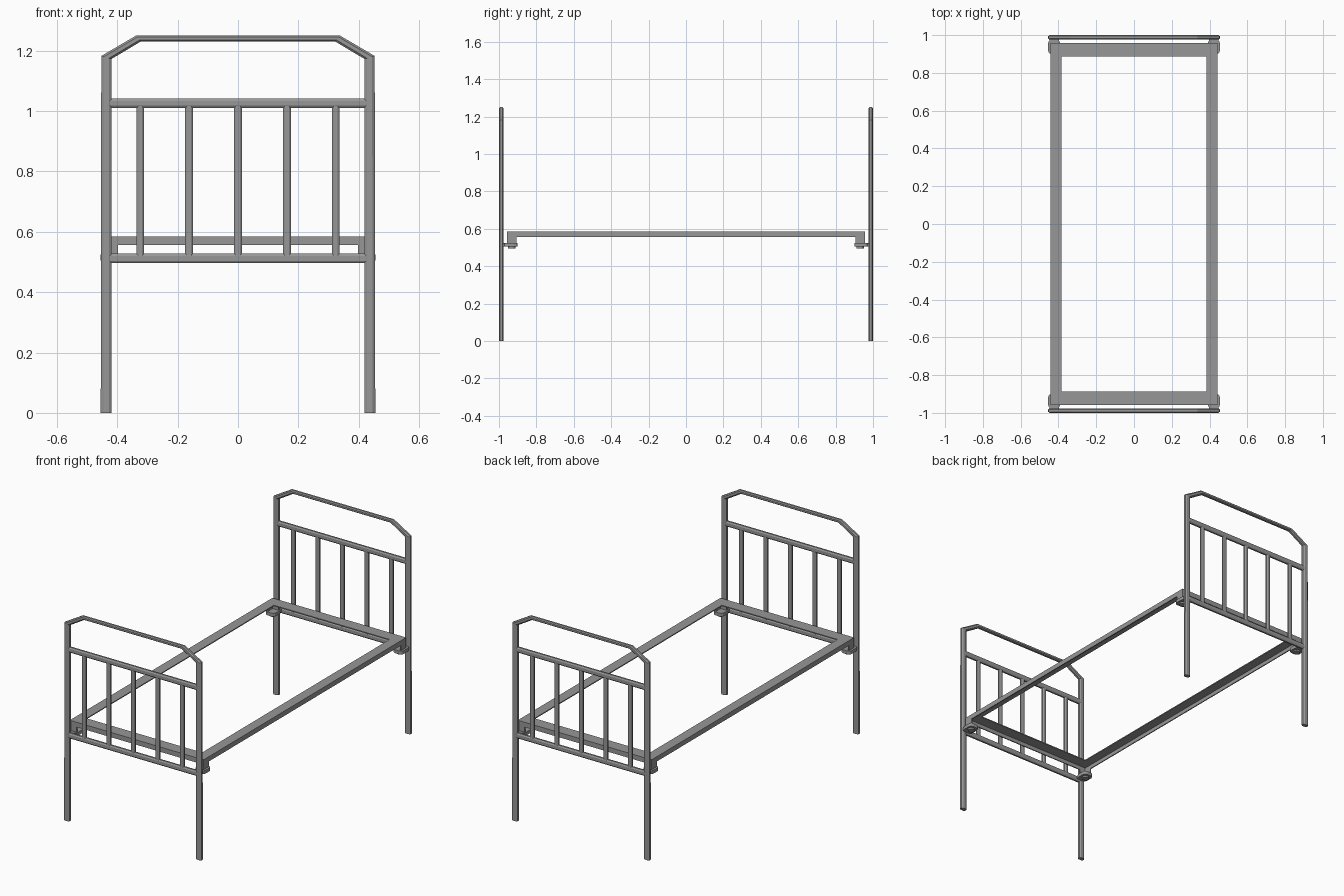
import bpy, bmesh
from mathutils import Vector

cube = bpy.data.objects.get("Cube")
if cube:
    bpy.data.objects.remove(cube, do_unlink=True)

steel = bpy.data.materials.new("grey_steel")
steel.use_nodes = True
colour = (0.31, 0.31, 0.31, 1)
steel.diffuse_color = colour
steel.node_tree.nodes["Principled BSDF"].inputs["Base Color"].default_value = colour


def finish(name, bm):
    bmesh.ops.recalc_face_normals(bm, faces=bm.faces)
    mesh = bpy.data.meshes.new(name)
    bm.to_mesh(mesh)
    bm.free()
    mesh.materials.append(steel)
    ob = bpy.data.objects.new(name, mesh)
    bpy.context.scene.collection.objects.link(ob)
    return ob


def skin(bm, rings, closed=False):
    """Bridge successive rings of points with quads."""
    loops = [[bm.verts.new(p) for p in ring] for ring in rings]
    n = len(loops[0])
    pairs = list(zip(loops, loops[1:]))
    if closed:
        pairs.append((loops[-1], loops[0]))
    for a, b in pairs:
        for i in range(n):
            j = (i + 1) % n
            bm.faces.new((a[i], a[j], b[j], b[i]))
    if not closed:
        bm.faces.new(loops[0])
        bm.faces.new(loops[-1])


def tube(name, edges, y, depth):
    """Eight-sided tube in the xz plane between pairs of edge points."""
    section = [(0, .25), (0, .75), (.25, 1), (.75, 1), (1, .75), (1, .25), (.75, 0), (.25, 0)]
    rings = []
    for a, b in edges:
        a, b = Vector(a), Vector(b)
        ring = []
        for u, v in section:
            p = a.lerp(b, u)
            ring.append((p.x, y + (v - .5) * depth, p.y))
        rings.append(ring)
    bm = bmesh.new()
    skin(bm, rings)
    return finish(name, bm)


def plate(name, centre, size, bevel=0.0):
    """Box with optionally rounded vertical corners."""
    bm = bmesh.new()
    bmesh.ops.create_cube(bm, size=1)
    for v in bm.verts:
        v.co = Vector(centre) + Vector(c * s for c, s in zip(v.co, size))
    if bevel:
        upright = [e for e in bm.edges if abs(e.verts[0].co.z - e.verts[1].co.z) > 1e-4]
        bmesh.ops.bevel(bm, geom=upright, offset=bevel, segments=3, affect='EDGES', profile=0.5)
    return finish(name, bm)


def disc(name, centre, radius, height, sides):
    bm = bmesh.new()
    bmesh.ops.create_cone(bm, cap_ends=True, segments=sides, radius1=radius,
                          radius2=radius, depth=height)
    bmesh.ops.translate(bm, verts=bm.verts, vec=centre)
    return finish(name, bm)


# Head and foot ends: bent hoop, two cross rails and five upright bars
half = [((.455, 0), (.419, 0)), ((.453, 1.183), (.419, 1.173)), ((.337, 1.251), (.322, 1.231))]
hoop = [((-a[0], a[1]), (-b[0], b[1])) for a, b in half] + half[::-1]
for side, label in ((-1, "foot"), (1, "head")):
    y = side * .988
    tube(label + "_hoop", hoop, y, .024)
    for z, part in ((.512, "lower_rail"), (1.026, "upper_rail")):
        tube(f"{label}_{part}", [((x, z - .016), (x, z + .016)) for x in (-.43, .43)], y, .02)
    for i in range(-2, 3):
        x = i * .162
        tube(f"{label}_bar_{i + 3}", [((x - .013, z), (x + .013, z)) for z in (.515, 1.022)], y, .018)

# Bed frame of angle section with mitred corners
top, bottom, wall = .585, .556, .006
profile = [(0, 0, top), (.06, .072, top), (.06, .072, top - wall),
           (wall, wall, top - wall), (wall, wall, bottom), (0, 0, bottom)]
bm = bmesh.new()
corners = ((-1, -1), (1, -1), (1, 1), (-1, 1))
skin(bm, [[(sx * (.443 - dx), sy * (.958 - dy), z) for dx, dy, z in profile]
          for sx, sy in corners], closed=True)
finish("bed_frame", bm)

# Corner brackets: two upright flanges, a clamp plate and a bolt
for sx, sy in corners:
    tag = ("left" if sx > 0 else "right") + ("_foot" if sy < 0 else "_head")
    plate(tag + "_bracket_end", (sx * .42, sy * .955, .55), (.046, .006, .06))
    plate(tag + "_bracket_side", (sx * .44, sy * .932, .55), (.006, .05, .06))
    plate(tag + "_clamp", (sx * .423, sy * .938, .515), (.064, .076, .02), .02)
    disc(tag + "_bolt", (sx * .423, sy * .932, .502), .02, .012, 12)
    plate(tag + "_clamp_hook", (sx * .423, sy * .97, .515), (.05, .022, .016))
